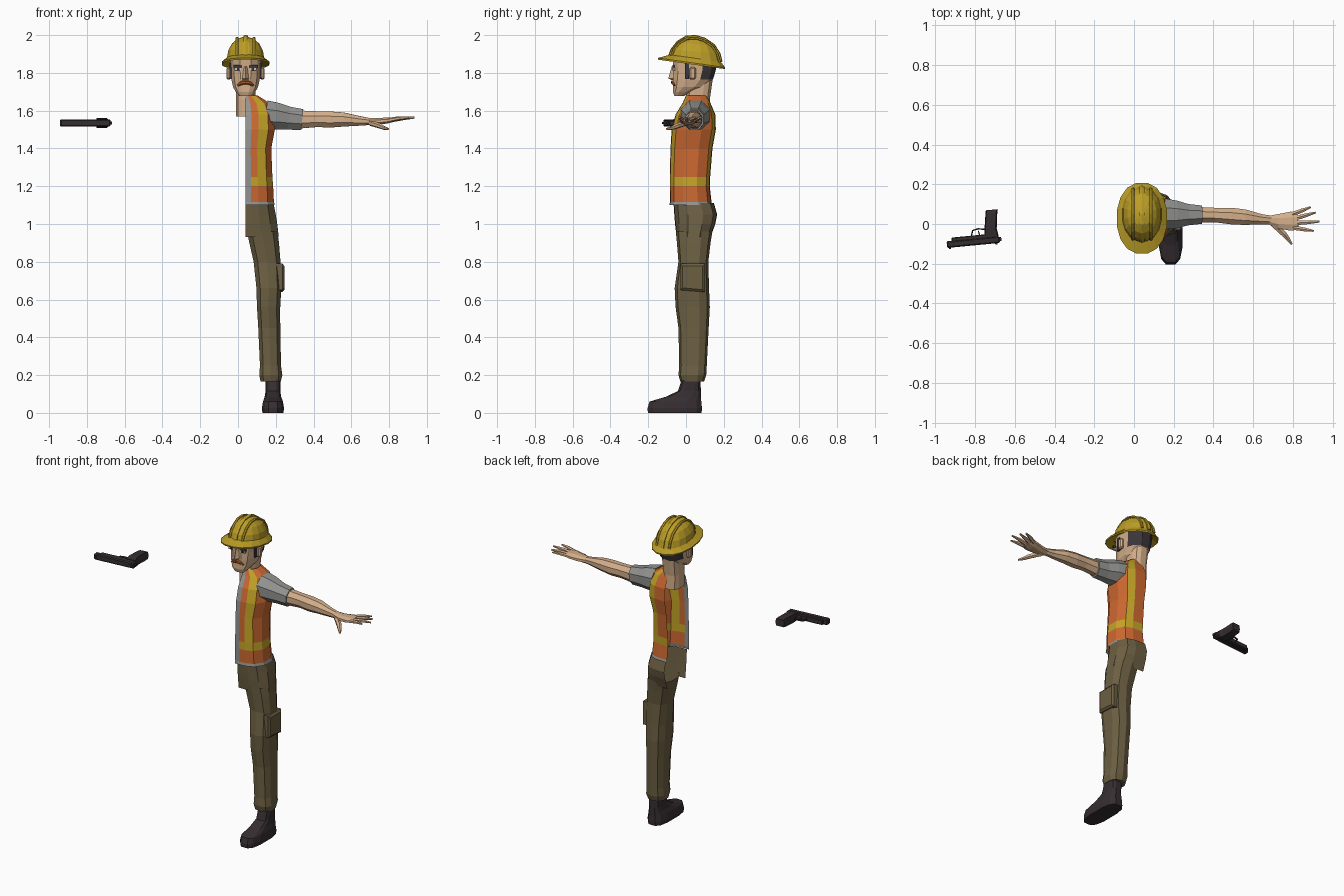
import bpy, bmesh
from math import sin, cos, pi, radians, copysign
from mathutils import Vector, Matrix

if "Cube" in bpy.data.objects:
    bpy.data.objects.remove(bpy.data.objects["Cube"])

MID = 0.04  # centre plane of the body


def material(name, rgb):
    m = bpy.data.materials.new(name)
    m.use_nodes = True
    m.diffuse_color = (*rgb, 1)
    m.node_tree.nodes["Principled BSDF"].inputs["Base Color"].default_value = (*rgb, 1)
    return m


skin = material("skin", (0.66, 0.43, 0.26))
orange = material("vest orange", (0.6, 0.14, 0.03))
stripe = material("stripe yellow", (0.55, 0.37, 0.02))
grey = material("shirt grey", (0.29, 0.29, 0.28))
khaki = material("trouser khaki", (0.15, 0.115, 0.055))
dark = material("dark leather and metal", (0.037, 0.027, 0.03))
hair = material("hair black", (0.045, 0.038, 0.045))
yellow = material("helmet yellow", (0.5, 0.34, 0.02))
rust = material("moustache rust", (0.42, 0.1, 0.02))
white = material("eye white", (0.6, 0.57, 0.52))


def finish(name, bm, mats, move=None):
    bmesh.ops.recalc_face_normals(bm, faces=bm.faces)
    if move:
        bm.transform(move)
    mesh = bpy.data.meshes.new(name)
    bm.to_mesh(mesh)
    bm.free()
    for m in mats:
        mesh.materials.append(m)
    ob = bpy.data.objects.new(name, mesh)
    bpy.context.collection.objects.link(ob)
    return ob


def loft(name, rings, mats, closed=True, caps=(True, True), rule=None, move=None):
    """Skin a list of point rings; rule(row, column, centre) picks the material."""
    bm = bmesh.new()
    rows = [[bm.verts.new(p) for p in r] for r in rings]
    n = len(rows[0])
    for i in range(len(rows) - 1):
        for j in range(n if closed else n - 1):
            k = (j + 1) % n
            f = bm.faces.new((rows[i][j], rows[i][k], rows[i + 1][k], rows[i + 1][j]))
            if rule:
                f.material_index = rule(i, j, f.calc_center_median())
    for row, cap in zip((rows[0], rows[-1]), caps):
        if cap and closed:
            bm.faces.new(row)
    return finish(name, bm, mats, move)


def ring(z, rx, y0, y1, cx=MID, n=12, p=2.6, tilt=0):
    """Rounded horizontal section between y0 and y1."""
    pts = []
    for k in range(n):
        a = 2 * pi * (k + 0.5) / n
        c, s = cos(a), sin(a)
        x = cx + rx * copysign(abs(c) ** (2 / p), c)
        y = (y0 + y1) / 2 + (y1 - y0) / 2 * copysign(abs(s) ** (2 / p), s)
        pts.append((x, y, z - tilt * (y - 0.03)))
    return pts


# Outline of half a body, from the front centre round to the back centre
HALF = [(0, -1), (.2, -1), (.45, -.97), (.78, -.8), (1, -.35),
        (1, .35), (.8, .82), (.5, .97), (0, 1)]


def half_ring(z, rx, y0, y1):
    return [(MID + u * rx, (y0 + y1) / 2 + v * (y1 - y0) / 2, z) for u, v in HALF]


def tube(name, path, mats, sides=8, move=None):
    """Tapered limb through (x, y, z, half width, half height) stations."""
    pts = [Vector(s[:3]) for s in path]
    rings = []
    for i, s in enumerate(path):
        d = (pts[min(i + 1, len(pts) - 1)] - pts[max(i - 1, 0)]).normalized()
        side = d.cross(Vector((0, 0, 1))).normalized()
        up = side.cross(d)
        rings.append([pts[i] + side * s[3] * cos(a) + up * s[4] * sin(a)
                      for a in (2 * pi * (k + .5) / sides for k in range(sides))])
    return loft(name, rings, mats, move=move)


def box(name, centre, size, mat, bevel=0, move=None):
    bm = bmesh.new()
    bmesh.ops.create_cube(bm, size=1)
    bm.transform(Matrix.Translation(centre) @ Matrix.Diagonal((*size, 1)))
    if bevel:
        bmesh.ops.bevel(bm, geom=bm.edges[:], offset=bevel, segments=1, affect='EDGES')
    return finish(name, bm, [mat], move)


# Vest over shirt: open half shell with painted bands
def vest_rule(row, col, c):
    if row == 0 or col == 0:
        return 1
    return 2 if row == 2 or (col in (2, 6) and row > 2) else 0


loft("vest", [half_ring(*r) for r in (
    (1.10, .155, -.088, .14), (1.117, .15, -.085, .135), (1.2, .146, -.086, .126),
    (1.25, .142, -.086, .128), (1.4, .136, -.082, .14), (1.5, .155, -.076, .158),
    (1.58, .152, -.055, .155), (1.64, .127, -.018, .13), (1.68, .065, 0, .11))],
    [orange, grey, stripe], closed=False, rule=vest_rule)

# Trousers: open hip shell and full leg
loft("trouser_hip", [half_ring(*r) for r in (
    (.93, .176, -.05, .13), (1.0, .168, -.058, .155), (1.05, .16, -.062, .165),
    (1.11, .148, -.066, .148))], [khaki], closed=False)
loft("trouser_leg", [ring(z, (x1 - x0) / 2, y0, y1, (x0 + x1) / 2, 10) for z, x0, x1, y0, y1 in (
    (.165, .118, .228, -.03, .095), (.2, .11, .237, -.04, .107), (.25, .114, .23, -.036, .11),
    (.45, .105, .226, -.04, .12), (.56, .098, .226, -.055, .126), (.66, .095, .232, -.06, .122),
    (.8, .08, .228, -.04, .118), (.9, .057, .22, -.048, .13), (.96, .045, .212, -.054, .14))],
    [khaki], caps=(True, False))
loft("cargo_pocket", [[(x, y, z) for y, z in ((-.03 + i, .65 + i), (.1 - i, .64 + i),
                                             (.1 - i, .79 - i), (-.03 + i, .79 - i))]
                      for x, i in ((.205, 0), (.235, 0), (.245, .012))], [khaki])

# Boot
loft("boot", [ring(z, rx, y0, y1, .185, 12, 3) for z, rx, y0, y1 in (
    (0, .057, -.205, .086), (.025, .06, -.207, .088), (.06, .054, -.196, .084),
    (.085, .045, -.11, .082), (.115, .04, -.045, .08), (.18, .04, -.022, .078))], [dark])

# Arm with sleeve
tube("sleeve", [(.15, .05, 1.575, .085, .085), (.21, .048, 1.57, .076, .077),
                (.27, .047, 1.56, .058, .066), (.34, .047, 1.553, .05, .06)], [grey])
tube("arm", [(.32, .047, 1.553, .042, .052), (.42, .044, 1.555, .04, .045),
             (.49, .04, 1.553, .045, .046), (.56, .034, 1.553, .042, .04),
             (.64, .024, 1.546, .028, .028), (.69, .02, 1.543, .024, .021)], [skin])
tube("palm", [(.68, .02, 1.543, .024, .021), (.73, .014, 1.542, .04, .02),
              (.79, .014, 1.548, .052, .017), (.825, .016, 1.552, .047, .012)], [skin])
for label, root, tip in (("little", (.8, .05), (.89, .085)), ("ring", (.81, .028), (.915, .058)),
                         ("middle", (.81, .005), (.935, .012)), ("index", (.8, -.018), (.905, -.035))):
    a, b = Vector((*root, 1.55)), Vector((*tip, 1.563))
    m = a.lerp(b, .55) + Vector((0, 0, .003))
    tube(label + "_finger", [(*a, .013, .012), (*m, .011, .01), (*b, .005, .005)], [skin], 6)
tube("thumb", [(.7, .0, 1.535, .016, .015), (.755, -.05, 1.518, .016, .014),
               (.775, -.075, 1.508, .012, .01), (.795, -.102, 1.503, .006, .006)], [skin], 6)

# Neck and head
loft("neck", [ring(*r) for r in ((1.57, .052, .0, .13), (1.66, .052, .0, .128),
                                 (1.78, .056, .01, .145))], [skin])
loft("head", [ring(*r) for r in (
    (1.677, .034, -.062, -.01), (1.7, .053, -.07, .035), (1.725, .068, -.07, .1),
    (1.765, .077, -.071, .145), (1.81, .08, -.069, .16), (1.87, .084, -.074, .167),
    (1.92, .07, -.05, .15))], [skin, hair],
    rule=lambda i, j, c: 1 if c.z > 1.77 and c.y > .06 else 0)

# Face, mirrored about the centre plane
for s, label in ((1, "left"), (-1, "right")):
    box(label + "_ear", (MID + s * .088, .035, 1.797), (.025, .034, .066), skin, .008)
    box(label + "_sideburn", (MID + s * .08, .006, 1.81), (.009, .022, .085), hair)
    box(label + "_eye", (MID + s * .041, -.064, 1.819), (.034, .009, .013), white)
    box(label + "_iris", (MID + s * .039, -.066, 1.82), (.014, .009, .013), dark)
    box(label + "_eyebrow", (MID + s * .042, -.066, 1.834), (.046, .009, .014), hair)
    tube(label + "_moustache", [(MID, -.073, 1.75, .008, .011),
                                (MID + s * .022, -.07, 1.747, .008, .011),
                                (MID + s * .042, -.06, 1.733, .005, .005)], [rust], 6)
loft("nose", [[(MID - w, -.066, z), (MID, y, z), (MID + w, -.066, z)] for z, w, y in (
    (1.762, .018, -.076), (1.77, .019, -.094), (1.835, .008, -.075))], [skin])

# Hard hat: tilted brim, dome and ridges
loft("helmet_brim", [ring(z, rx, y0, y1, n=16, p=2.2, tilt=.14) for z, rx, y0, y1 in (
    (1.868, .085, -.075, .17), (1.845, .127, -.15, .208), (1.854, .128, -.152, .21),
    (1.88, .1, -.088, .187))], [yellow], caps=(False, False))
loft("helmet_dome", [ring(z, rx, y0, y1, n=16, p=2.2, tilt=.1) for z, rx, y0, y1 in (
    (1.865, .102, -.09, .19), (1.915, .094, -.075, .175), (1.955, .074, -.045, .15),
    (1.98, .046, -.01, .11), (1.99, .018, .02, .08))], [yellow], caps=(False, True))
ARC = [(-.092, 1.88), (-.074, 1.925), (-.043, 1.964), (.0, 1.99), (.05, 1.994),
       (.1, 1.979), (.147, 1.946), (.175, 1.903), (.187, 1.858)]
for dx, k, w, label in ((0, 1, .014, "middle"), (.045, .93, .008, "left"), (-.045, .93, .008, "right")):
    tube(label + "_helmet_ridge", [(MID + dx, .05 + (y - .05) * k, 1.86 + (z - 1.86) * k, w, .007)
                                   for y, z in ARC], [yellow], 6)

# Pistol lying on its side, built along x then turned
turn = Matrix.Translation((-.81, -.083, 1.535)) @ Matrix.Rotation(radians(5.5), 4, 'Z')
box("pistol_slide", (0, -.008, 0), (.268, .034, .038), dark, .006, turn)
box("pistol_frame", (.01, .014, 0), (.235, .022, .032), dark, .004, turn)
box("pistol_hammer", (.134, -.006, 0), (.016, .02, .014), dark, 0, turn)
for x in (-.12, .115):
    box("pistol_sight", (x, -.027, 0), (.012, .008, .01), dark, 0, turn)
loft("pistol_grip", [[(x, y, z) for x, z in ((a, -t), (b, -t), (b + .006, 0), (b, t), (a, t), (a - .004, 0))]
                     for y, a, b, t in ((.01, .062, .124, .02), (.05, .066, .118, .026),
                                        (.125, .078, .128, .026), (.145, .082, .132, .023))],
     [dark], move=turn)
tube("pistol_trigger_guard", [(-.008, .02, 0, .004, .007), (.002, .05, 0, .004, .007),
                              (.03, .056, 0, .004, .007), (.068, .05, 0, .004, .007)], [dark], 6, turn)
tube("pistol_trigger", [(.036, .02, 0, .004, .005), (.03, .046, 0, .003, .004)], [dark], 6, turn)
